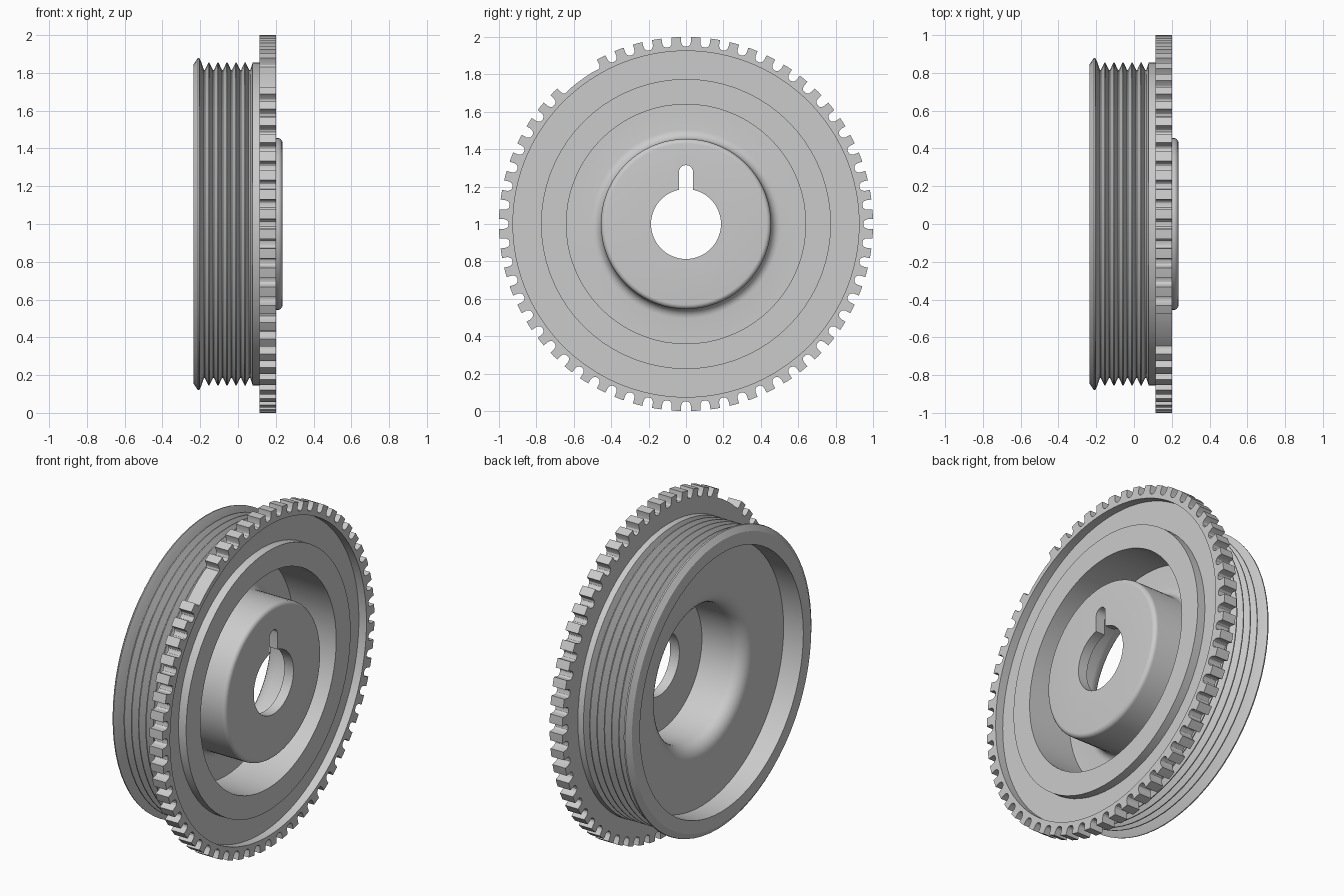
import bpy, bmesh
from math import sin, cos, pi, radians

old = bpy.data.objects.get("Cube")
if old:
    bpy.data.objects.remove(old, do_unlink=True)

steel = bpy.data.materials.new("grey_steel")
steel.use_nodes = True
steel.diffuse_color = (0.6, 0.6, 0.6, 1)
steel.node_tree.nodes["Principled BSDF"].inputs["Base Color"].default_value = (0.6, 0.6, 0.6, 1)


def polar(x, r, a):
    """Point at radius r and angle a (from +z towards +y) around the axle."""
    return (x, r * sin(a), 1 + r * cos(a))


def arc(cx, cr, rad, start, end, n=6):
    """Fillet points in the (x, radius) profile plane, angles in degrees."""
    angles = [radians(start + (end - start) * i / n) for i in range(n + 1)]
    return [(cx + rad * cos(a), cr + rad * sin(a)) for a in angles]


def finish(bm, name):
    bmesh.ops.remove_doubles(bm, verts=bm.verts, dist=0.0001)
    bmesh.ops.recalc_face_normals(bm, faces=bm.faces)
    mesh = bpy.data.meshes.new(name)
    bm.to_mesh(mesh)
    bm.free()
    mesh.materials.append(steel)
    obj = bpy.data.objects.new(name, mesh)
    bpy.context.scene.collection.objects.link(obj)
    return obj


def loft(rings, name):
    """Join closed rings of points into a closed torus-like skin."""
    bm = bmesh.new()
    rows = [[bm.verts.new(p) for p in ring] for ring in rings]
    for i, row in enumerate(rows):
        nxt = rows[(i + 1) % len(rows)]
        for j in range(len(row)):
            k = (j + 1) % len(row)
            bm.faces.new((row[j], row[k], nxt[k], nxt[j]))
    return finish(bm, name)


# Pulley body: hub, web, front step, belt grooves, lip and hollow back
profile = [(0.235, 0.187)]
profile += arc(0.21, 0.43, 0.025, 0, 90)
profile += arc(-0.03, 0.505, 0.05, 270, 180)
profile += [(-0.08, 0.64), (0.2, 0.64), (0.2, 0.775), (0.15, 0.775),
            (0.15, 0.93), (0.115, 0.93), (0.115, 0.855), (0.078, 0.855)]
for i in range(6):
    valley = 0.062 - 0.048 * i
    profile += [(valley + 0.003, 0.816), (valley - 0.003, 0.816)]
    if i < 5:
        profile += [(valley - 0.021, 0.854), (valley - 0.027, 0.854)]
profile += [(-0.195, 0.858), (-0.205, 0.88), (-0.213, 0.878), (-0.235, 0.845),
            (-0.235, 0.77), (-0.105, 0.77)]
profile += arc(-0.025, 0.48, 0.08, 180, 270)
profile += [(0.175, 0.40), (0.175, 0.187)]
# keep the web back flat where it meets the cup fillet
SEG = 72
body = loft([[polar(x, r, 2 * pi * s / SEG) for x, r in profile] for s in range(SEG)],
            "pulley_body")

# Keyway: round-topped slot cut upwards from the bore
bm = bmesh.new()
outline = [(-0.038, 1.1), (0.038, 1.1)]
outline += [(0.038 * cos(pi * i / 10), 1.277 + 0.038 * sin(pi * i / 10)) for i in range(11)]
face = bm.faces.new([bm.verts.new((0.1, y, z)) for y, z in outline])
grown = bmesh.ops.extrude_face_region(bm, geom=[face])["geom"]
bmesh.ops.translate(bm, vec=(0.2, 0, 0),
                    verts=[v for v in grown if isinstance(v, bmesh.types.BMVert)])
cutter = finish(bm, "keyway_cutter")
cutter.hide_render = True
cutter.hide_viewport = True
cut = body.modifiers.new("keyway", "BOOLEAN")
cut.operation = "DIFFERENCE"
cut.solver = "EXACT"
cut.object = cutter
bpy.context.view_layer.objects.active = body
bpy.ops.object.modifier_apply(modifier="keyway")
bpy.data.objects.remove(cutter, do_unlink=True)

# Toothed ring: a round-bottomed notch every six degrees, two teeth missing
half_notch = [(-1.5, 1), (-1.5, 0.972), (-1.3, 0.96), (-0.8, 0.951)]
notch = half_notch + [(0, 0.948)] + [(-a, r) for a, r in reversed(half_notch)]
rim = []
for i in range(60):
    mid = 6 * i
    if mid == 318:      # wide gap starts
        rim += [(mid + a, r) for a, r in half_notch]
    elif mid == 324:    # floor of the gap
        rim += [(mid + a, 0.953) for a in (-4, -2, 0, 2, 4)]
    elif mid == 330:    # wide gap ends
        rim += [(mid - a, r) for a, r in reversed(half_notch)]
    else:
        rim += [(mid + a, r) for a, r in notch]
    if mid not in (318, 324):
        rim += [(mid + 3, 1)]
rings = []
for a, r in rim:
    t = radians(a)
    rings.append([polar(0.2, 0.925, t), polar(0.2, r, t),
                  polar(0.115, r, t), polar(0.115, 0.925, t)])
ring = loft(rings, "toothed_ring")

# Smooth the round surfaces, keep machined edges crisp
for obj in (body, ring):
    bpy.ops.object.select_all(action="DESELECT")
    obj.select_set(True)
    bpy.context.view_layer.objects.active = obj
    bpy.ops.object.shade_smooth_by_angle(angle=radians(25))
